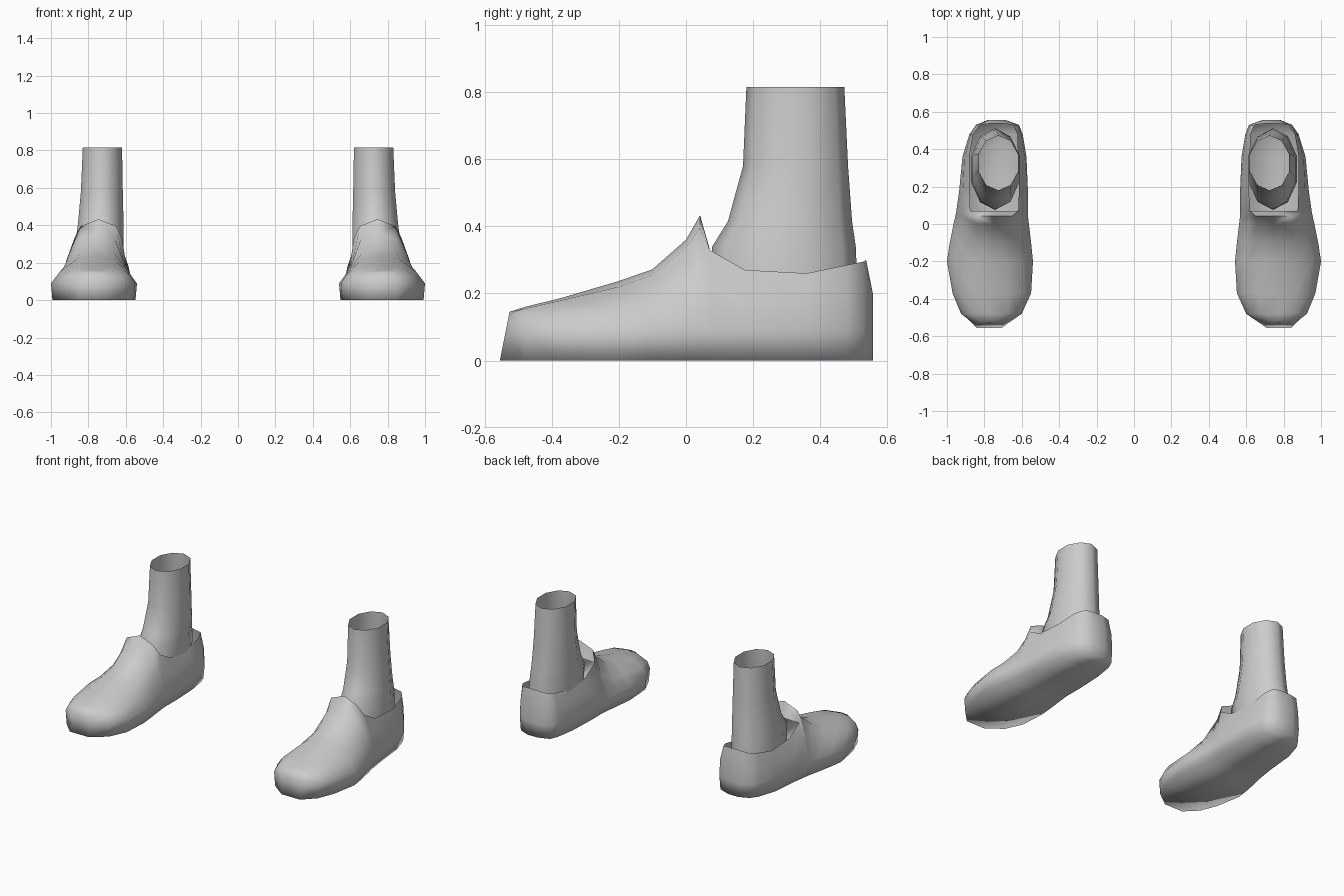
import bpy, bmesh, math

if "Cube" in bpy.data.objects:
    bpy.data.objects.remove(bpy.data.objects["Cube"])

grey = bpy.data.materials.new("plain_grey")
grey.diffuse_color = (0.6, 0.6, 0.6, 1)
grey.use_nodes = True
grey.node_tree.nodes["Principled BSDF"].inputs["Base Color"].default_value = grey.diffuse_color

# Shoe stations from toe to heel:
# y, inner x, outer x, shoulder z, shoulder inset, crown x, crown half width, crown edge z, crown z
STATIONS = [
    (-0.555, 0.70, 0.85, 0.12, 0.01, 0.775, 0.04, 0.14, 0.145),
    (-0.48, 0.60, 0.925, 0.13, 0.02, 0.77, 0.09, 0.155, 0.16),
    (-0.37, 0.55, 0.97, 0.14, 0.035, 0.765, 0.10, 0.18, 0.187),
    (-0.20, 0.54, 1.00, 0.155, 0.05, 0.76, 0.10, 0.22, 0.237),
    (-0.10, 0.55, 0.985, 0.17, 0.05, 0.755, 0.09, 0.255, 0.272),
    (0.00, 0.562, 0.965, 0.21, 0.05, 0.75, 0.09, 0.335, 0.36),
    (0.042, 0.567, 0.955, 0.23, 0.045, 0.747, 0.095, 0.395, 0.433),
    (0.07, 0.568, 0.95, 0.22, 0.035, 0.747, 0.128, 0.33, 0.335),
    (0.175, 0.567, 0.935, 0.18, 0.02, 0.747, 0.132, 0.27, 0.27),
    (0.36, 0.575, 0.917, 0.18, 0.01, 0.75, 0.13, 0.26, 0.26),
    (0.48, 0.595, 0.88, 0.19, 0.008, 0.742, 0.118, 0.285, 0.285),
    (0.53, 0.615, 0.845, 0.20, 0.006, 0.735, 0.09, 0.295, 0.295),
    (0.557, 0.69, 0.78, 0.20, 0.005, 0.735, 0.035, 0.30, 0.30),
]
COLLAR_START = 7   # the top is open behind this station

# Leg rings: z, front y, back y, inner x, outer x
LEG = [
    (0.20, 0.075, 0.512, 0.615, 0.872),
    (0.34, 0.078, 0.506, 0.612, 0.865),
    (0.415, 0.125, 0.495, 0.612, 0.855),
    (0.58, 0.17, 0.483, 0.616, 0.84),
    (0.815, 0.18, 0.472, 0.62, 0.83),
]
LEG_SIDES = 10


def finish(bm, name, angle):
    bmesh.ops.recalc_face_normals(bm, faces=bm.faces[:])
    mesh = bpy.data.meshes.new(name)
    bm.to_mesh(mesh)
    bm.free()
    mesh.materials.append(grey)
    obj = bpy.data.objects.new(name, mesh)
    bpy.context.collection.objects.link(obj)
    bpy.ops.object.select_all(action='DESELECT')
    obj.select_set(True)
    bpy.context.view_layer.objects.active = obj
    bpy.ops.object.shade_smooth_by_angle(angle=math.radians(angle))


def make_shoe(side, name):
    bm = bmesh.new()
    rows = []
    last = len(STATIONS) - 1
    for i, (y, xl, xr, zs, inset, cx, hw, ze, zc) in enumerate(STATIONS):
        profile = [(xl + 0.008, 0), (xl, 0.09), (xl + inset, zs), (cx - hw, ze), (cx, zc),
                   (cx + hw, ze), (xr - inset, zs), (xr, 0.09), (xr - 0.008, 0)]
        row = []
        for k, (x, z) in enumerate(profile):
            if i > COLLAR_START and k == 4:
                row.append(None)
                continue
            lean = 0.2 * z if i == 0 else (-0.2 * max(0, z - 0.2) if i == last else 0)
            row.append(bm.verts.new((side * x, y + lean, z)))
        rows.append(row)
    # walls, upper and sole
    for a, b in zip(rows, rows[1:]):
        for k in range(9):
            n = (k + 1) % 9
            quad = (a[k], a[n], b[n], b[k])
            if None not in quad:
                bm.faces.new(quad)
    # toe and heel ends, in bands
    for row in (rows[0], rows[-1]):
        for k in range(3):
            bm.faces.new((row[k], row[k + 1], row[7 - k], row[8 - k]))
    bm.faces.new((rows[0][3], rows[0][4], rows[0][5]))
    finish(bm, name, 100)


def make_leg(side, name):
    bm = bmesh.new()
    rings = []
    for z, yf, yb, xl, xr in LEG:
        ring = []
        for k in range(LEG_SIDES):
            a = 2 * math.pi * k / LEG_SIDES
            x = (xl + xr) / 2 + (xr - xl) / 2 * math.sin(a) / math.sin(math.radians(72))
            y = (yf + yb) / 2 - (yb - yf) / 2 * math.cos(a)
            ring.append(bm.verts.new((side * x, y, z)))
        rings.append(ring)
    for a, b in zip(rings, rings[1:]):
        for k in range(LEG_SIDES):
            n = (k + 1) % LEG_SIDES
            bm.faces.new((a[k], a[n], b[n], b[k]))
    finish(bm, name, 60)


for side, label in ((1, "right"), (-1, "left")):
    make_shoe(side, label + "_shoe")
    make_leg(side, label + "_leg")
